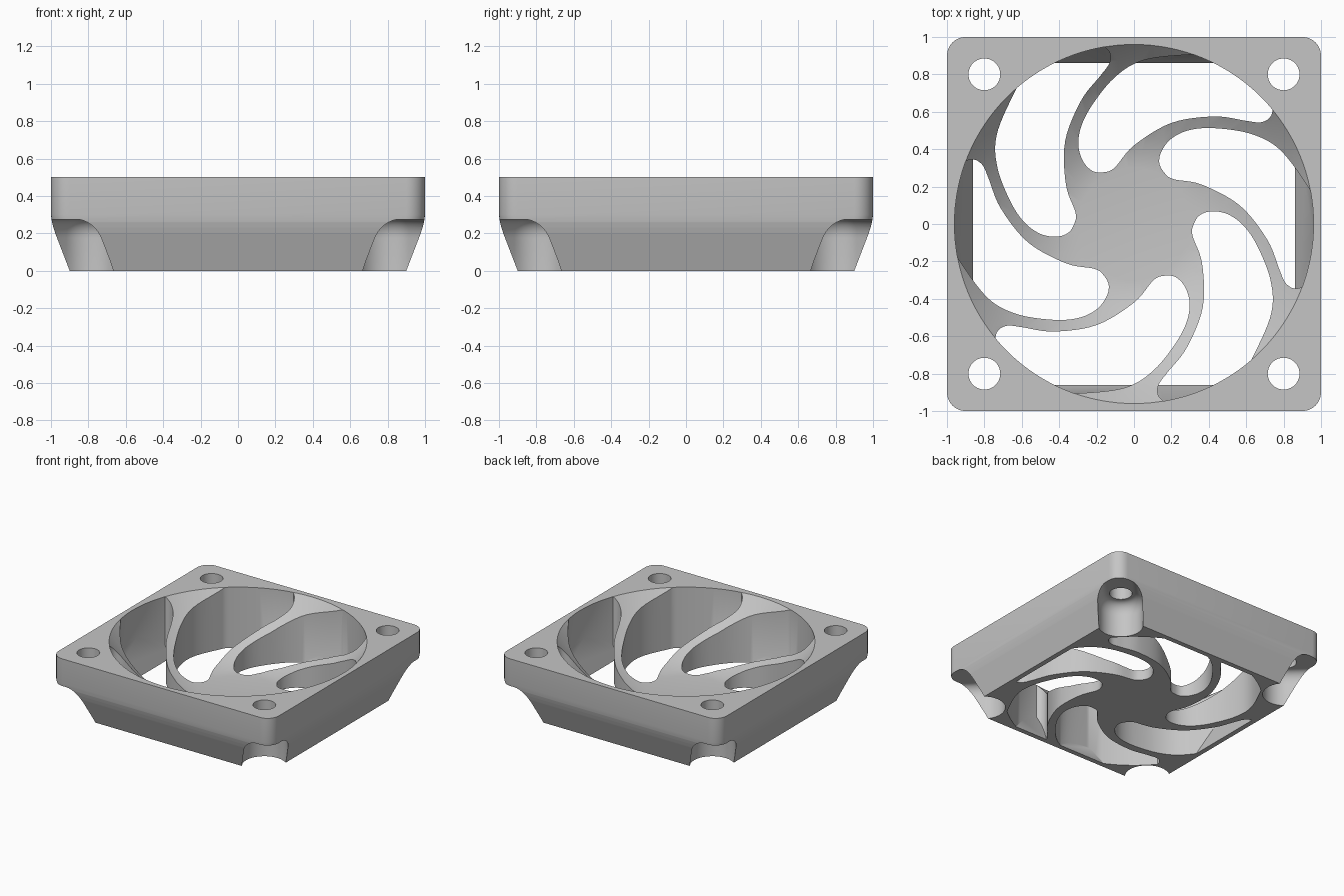
import bpy, bmesh, math
from mathutils import Vector

if "Cube" in bpy.data.objects:
    bpy.data.objects.remove(bpy.data.objects["Cube"])

grey = bpy.data.materials.new("light_grey")
grey.use_nodes = True
grey.diffuse_color = (0.56, 0.56, 0.56, 1)
grey.node_tree.nodes["Principled BSDF"].inputs["Base Color"].default_value = (0.56, 0.56, 0.56, 1)


def loft(name, stacks):
    """Closed solids, each skinned over a stack of (outline, height) loops."""
    bm = bmesh.new()
    for layers in stacks:
        rings = [[bm.verts.new((p[0], p[1], z)) for p in outline] for outline, z in layers]
        n = len(rings[0])
        for low, high in zip(rings, rings[1:]):
            for i in range(n):
                j = (i + 1) % n
                bm.faces.new((low[i], low[j], high[j], high[i]))
        bm.faces.new(rings[0][::-1])
        bm.faces.new(rings[-1])
    bmesh.ops.recalc_face_normals(bm, faces=bm.faces)
    mesh = bpy.data.meshes.new(name)
    bm.to_mesh(mesh)
    bm.free()
    obj = bpy.data.objects.new(name, mesh)
    bpy.context.collection.objects.link(obj)
    mesh.materials.append(grey)
    return obj


def circle(r, n, cx=0, cy=0):
    return [(cx + r * math.cos(math.tau * i / n), cy + r * math.sin(math.tau * i / n)) for i in range(n)]


def rounded_square(w, r, steps=8):
    pts = []
    for q, (sx, sy) in enumerate([(1, 1), (-1, 1), (-1, -1), (1, -1)]):
        for i in range(steps + 1):
            a = math.pi / 2 * (q + i / steps)
            pts.append((sx * (w - r) + r * math.cos(a), sy * (w - r) + r * math.sin(a)))
    return pts


def turn(pts, a):
    c, s = math.cos(a), math.sin(a)
    return [(x * c - y * s, x * s + y * c) for x, y in pts]


def smooth_loop(pts, steps=6):
    """Closed Catmull-Rom curve through the points."""
    v = [Vector(p) for p in pts]
    out = []
    for i in range(len(v)):
        a, b, c, d = (v[(i + k - 1) % len(v)] for k in range(4))
        for k in range(steps):
            t = k / steps
            out.append(0.5 * (2 * b + (c - a) * t + (2 * a - 5 * b + 4 * c - d) * t * t
                              + (3 * b - a - 3 * c + d) * t ** 3))
    return [(p.x, p.y) for p in out]


def boolean(target, cutter, operation="DIFFERENCE"):
    bpy.context.view_layer.objects.active = target
    mod = target.modifiers.new("cut", "BOOLEAN")
    mod.operation = operation
    mod.solver = "EXACT"
    mod.object = cutter
    bpy.ops.object.modifier_apply(modifier=mod.name)
    bpy.data.objects.remove(cutter)


# Outer body: square block with softly tapered lower sides
sides = [(0.9, 0), (0.977, 0.2), (0.987, 0.232), (0.995, 0.262), (1, 0.3), (1, 0.5)]
body = loft("duct_body", [[(rounded_square(w, 0.1), z) for w, z in sides]])

# Bowl-shaped top surface of the hub and arms
bowl = [(0.3, 0.08), (0.38, 0.09), (0.47, 0.12), (0.55, 0.158), (0.63, 0.205),
        (0.72, 0.265), (0.8, 0.333), (0.88, 0.41), (0.96, 0.5), (1.05, 0.61)]
boolean(body, loft("bowl_cutter", [[(circle(r, 128), z) for r, z in bowl]]))

# Six swirling openings, limited by the round bore and the tapered inner walls
opening = smooth_loop([
    (0.16, 0.277), (0.135, 0.33), (0.15, 0.395), (0.205, 0.46), (0.3, 0.503), (0.434, 0.512),
    (0.625, 0.482), (0.777, 0.4), (0.914, 0.223), (0.99, 0.08), (1.0, -0.1), (0.98, -0.27),
    (0.92, -0.325), (0.86, -0.345), (0.81, -0.315), (0.776, -0.24), (0.713, -0.085),
    (0.568, 0.097), (0.364, 0.21), (0.21, 0.24)])
openings = loft("opening_cutter", [
    [(turn(opening, k * math.pi / 3), z) for z in (-0.1, 0.6)] for k in range(6)])
boolean(openings, loft("bore_cutter", [[(circle(0.96, 128), z) for z in (-0.2, 0.7)]]), "INTERSECT")
taper = [(rounded_square(0.86 + 0.385 * z, 0.02, 2), z) for z in (-0.15, 0.65)]
boolean(openings, loft("taper_cutter", [taper]), "INTERSECT")
boolean(body, openings)


# Corner pockets, open to the outside and rounded at the top
def pocket(r, corner):
    centre = 0.8 * math.sqrt(2)
    arc = [math.pi / 2 + math.pi * i / 24 for i in range(25)]
    pts = [(centre + r * math.cos(a), r * math.sin(a)) for a in arc]
    pts += [(centre + 0.5, -r), (centre + 0.5, r)]
    return turn(pts, math.pi / 4 + corner * math.pi / 2)


rounding = [(0.095 + 0.072 * math.cos(a), 0.175 + 0.1 * math.sin(a))
            for a in [math.pi / 2 * i / 8 for i in range(9)]]
levels = [(0.167, -0.1)] + rounding
boolean(body, loft("pocket_cutter", [[(pocket(r, k), z) for r, z in levels] for k in range(4)]))

# Screw holes
boolean(body, loft("screw_hole_cutter", [
    [(circle(0.085, 40, x, y), z) for z in (0.2, 0.6)] for x in (-0.8, 0.8) for y in (-0.8, 0.8)]))

# Smooth shading with sharp edges kept
bpy.ops.object.select_all(action="DESELECT")
body.select_set(True)
bpy.context.view_layer.objects.active = body
bpy.ops.object.shade_smooth_by_angle(angle=math.radians(30))
